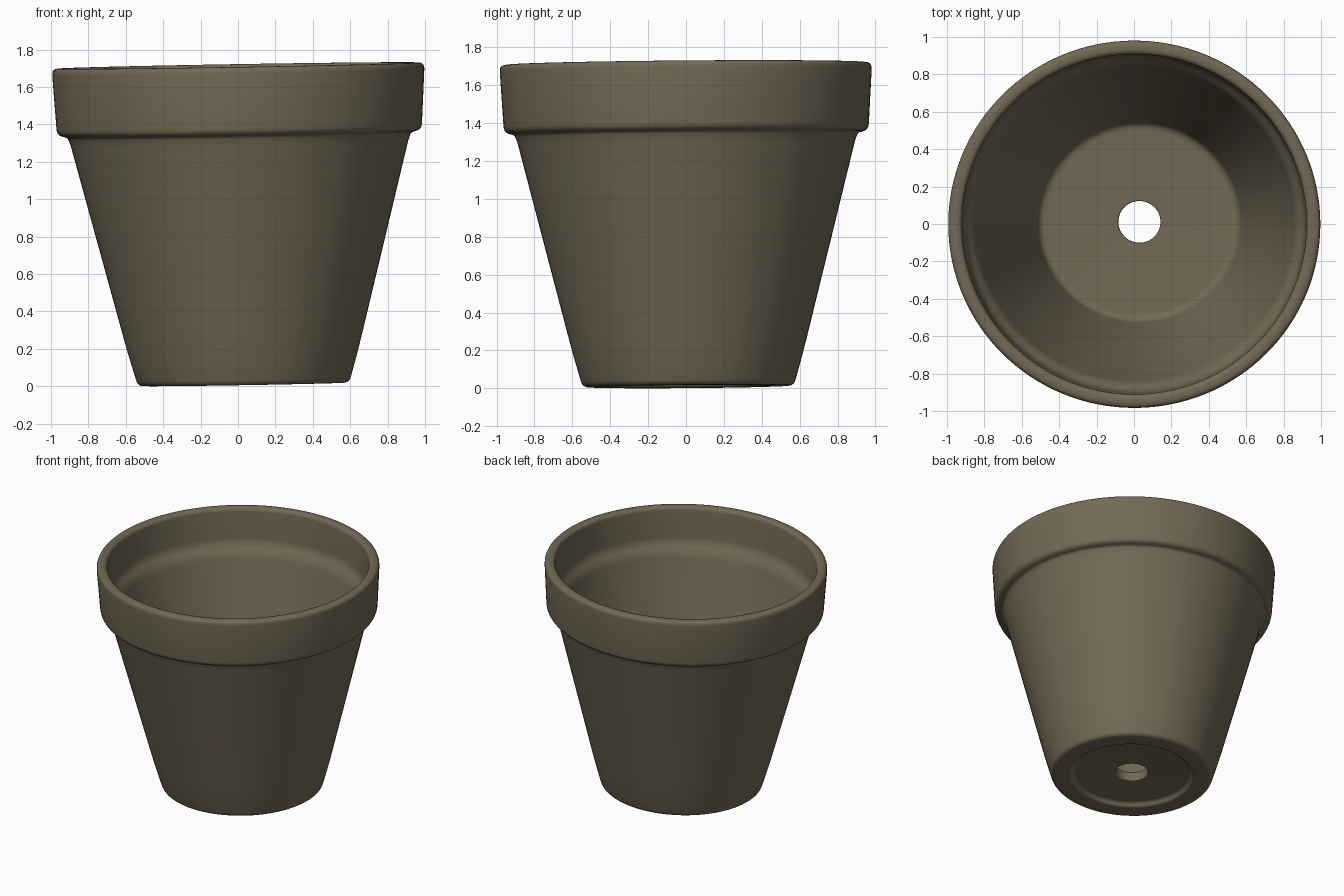
import bpy, bmesh, math
from mathutils import Matrix, Vector

cube = bpy.data.objects.get("Cube")
if cube:
    bpy.data.objects.remove(cube, do_unlink=True)

clay = bpy.data.materials.new("dull_brown_clay")
clay.use_nodes = True
color = (0.17, 0.14, 0.09, 1)
clay.diffuse_color = color
bsdf = clay.node_tree.nodes["Principled BSDF"]
bsdf.inputs["Base Color"].default_value = color
bsdf.inputs["Roughness"].default_value = 0.9


def rounded(corners, steps=5):
    """Round each (radius, height, fillet) corner of a closed profile."""
    out = []
    for i, (r, z, f) in enumerate(corners):
        p = Vector((r, 0, z))
        before = Vector((corners[i - 1][0], 0, corners[i - 1][1]))
        after = corners[(i + 1) % len(corners)]
        after = Vector((after[0], 0, after[1]))
        if f == 0:
            out.append(p)
            continue
        a = p + (before - p).normalized() * f
        b = p + (after - p).normalized() * f
        for k in range(steps + 1):
            t = k / steps
            out.append(a * (1 - t) ** 2 + p * 2 * t * (1 - t) + b * t * t)
    return out


# Closed wall section: underside, outer wall, rim, inner wall, floor, hole
section = rounded([
    (0.113, 0.03, 0.008),
    (0.41, 0.03, 0.02),
    (0.43, 0.0, 0.015),
    (0.565, 0.0, 0.03),
    (0.62, 0.19, 0.08),
    (0.905, 1.30, 0.02),
    (0.92, 1.335, 0.015),
    (0.975, 1.345, 0.035),
    (0.997, 1.705, 0.035),
    (0.922, 1.705, 0.03),
    (0.91, 1.44, 0.04),
    (0.86, 1.38, 0.04),
    (0.535, 0.10, 0.04),
    (0.113, 0.10, 0.008),
])

# Revolve the section around the upright axis
bm = bmesh.new()
verts = [bm.verts.new(p) for p in section]
edges = [bm.edges.new((v, verts[(i + 1) % len(verts)])) for i, v in enumerate(verts)]
bmesh.ops.spin(bm, geom=verts + edges, cent=(0, 0, 0), axis=(0, 0, 1),
               angle=math.tau, steps=128, use_duplicate=False)
bmesh.ops.remove_doubles(bm, verts=bm.verts[:], dist=0.0005)
bmesh.ops.recalc_face_normals(bm, faces=bm.faces[:])

# Slight hand-made lean and oval shape
lean = Matrix.Rotation(-0.017, 4, 'Y') @ Matrix.Rotation(0.008, 4, 'X')
place = Matrix.Translation((0.03, 0.012, 0.01)) @ lean @ Matrix.Diagonal((1, 0.987, 1, 1))
bm.transform(place)

mesh = bpy.data.meshes.new("flower_pot")
bm.to_mesh(mesh)
bm.free()
mesh.materials.append(clay)
pot = bpy.data.objects.new("flower_pot", mesh)
bpy.context.collection.objects.link(pot)
bpy.context.view_layer.objects.active = pot
pot.select_set(True)
bpy.ops.object.shade_smooth_by_angle(angle=math.radians(40))
